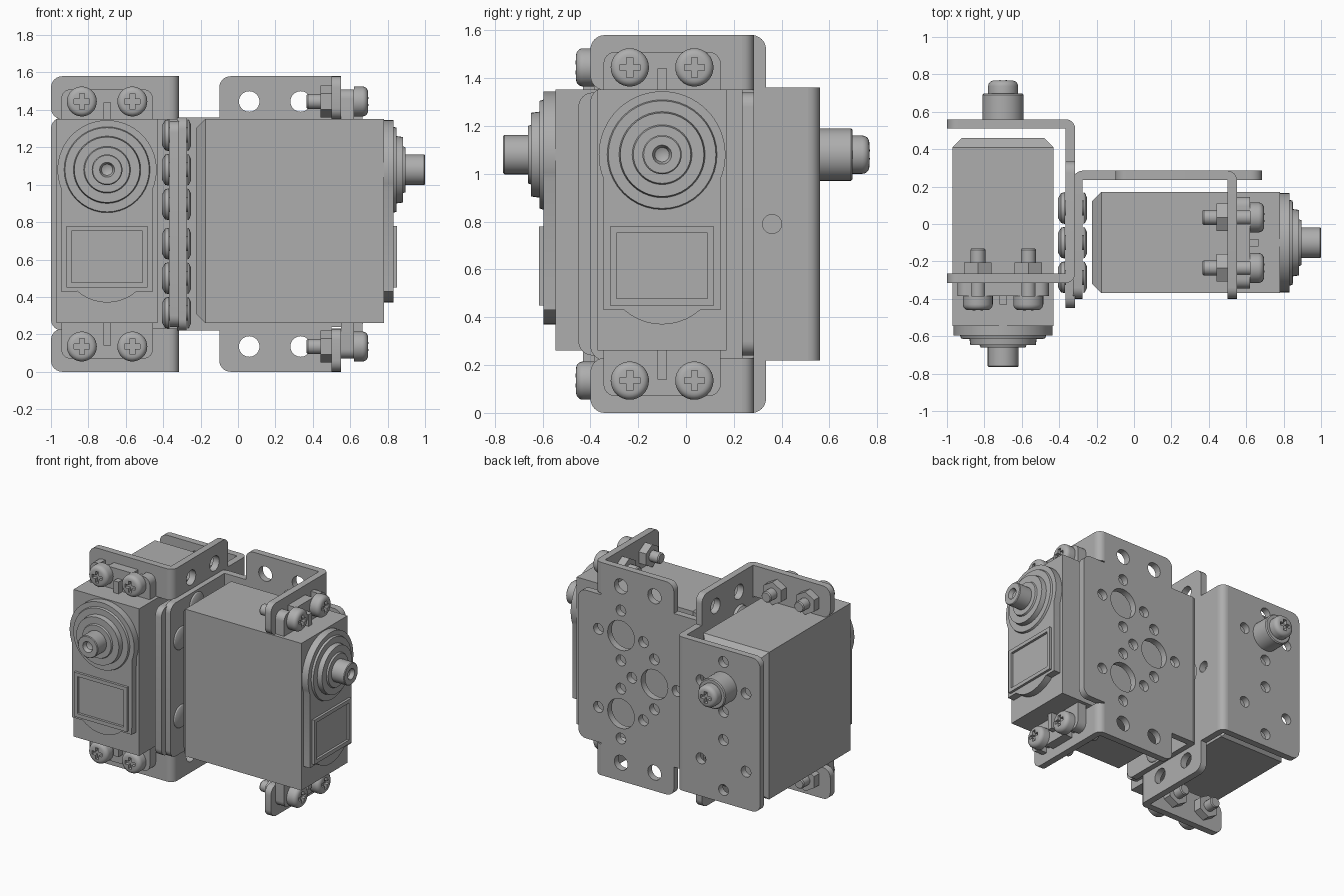
import bpy, bmesh
from math import sin, cos, pi, radians
from mathutils import Matrix, Vector

if "Cube" in bpy.data.objects:
    bpy.data.objects.remove(bpy.data.objects["Cube"])

GREY = (0.42, 0.42, 0.42, 1)
mat = bpy.data.materials.new("plain grey")
mat.use_nodes = True
mat.diffuse_color = GREY
bsdf = mat.node_tree.nodes["Principled BSDF"]
bsdf.inputs["Base Color"].default_value = GREY

scene = bpy.context.scene
MID = 0.79                 # middle height of the symmetric parts
AXLE = 1.08                # output shaft height
LOW = 2 * MID - AXLE       # mirrored hole group
PITCH = 0.185              # radius of each bolt pattern

# The two identical units share meshes; local x is the shaft direction
UNITS = {
    "front": Matrix.Translation((-0.70, 0, 0)) @ Matrix.Rotation(-pi / 2, 4, 'Z'),
    "side": Matrix.Translation((0.235, -0.10, 0)),
}


def put(name, mesh, matrix):
    ob = bpy.data.objects.new(name, mesh)
    scene.collection.objects.link(ob)
    ob.matrix_world = matrix
    if not mesh.materials:
        mesh.materials.append(mat)
    return ob


def put_both(name, mesh, local=Matrix()):
    for unit, m in UNITS.items():
        put(f"{unit}_{name}", mesh, m @ local)


def finish(bm, name):
    bmesh.ops.remove_doubles(bm, verts=bm.verts, dist=0.0002)
    bmesh.ops.recalc_face_normals(bm, faces=bm.faces)
    mesh = bpy.data.meshes.new(name)
    bm.to_mesh(mesh)
    bm.free()
    return mesh


def rounded(corners, steps=6):
    """Outline with right-angle corners given as (a, b) or (a, b, radius)."""
    out = []
    for i, corner in enumerate(corners):
        c = Vector(corner[:2])
        if len(corner) == 2:
            out.append(c)
            continue
        d1 = (Vector(corners[i - 1][:2]) - c).normalized()
        d2 = (Vector(corners[(i + 1) % len(corners)][:2]) - c).normalized()
        for k in range(steps + 1):
            t = pi / 2 * k / steps
            out.append(c + corner[2] * (d1 * (1 - sin(t)) + d2 * (1 - cos(t))))
    return out


def arc(a, b, r, start, end, steps):
    angles = [radians(start + (end - start) * k / steps) for k in range(steps + 1)]
    return [Vector((a + r * cos(t), b + r * sin(t))) for t in angles]


def hole(a, b, r):
    return arc(a, b, r, 0, 345, 23)


def flip(outline):
    return [Vector((p.x, 2 * MID - p.y)) for p in outline]


def plate(name, axes, outline, lo, hi, holes=()):
    """Extrude an outline with holes between lo and hi along the third axis."""
    curve = bpy.data.curves.new(name, 'CURVE')
    curve.dimensions, curve.fill_mode = '2D', 'BOTH'
    curve.extrude = (hi - lo) / 2
    for loop in [outline, *holes]:
        spline = curve.splines.new('POLY')
        spline.points.add(len(loop) - 1)
        for point, p in zip(spline.points, loop):
            point.co = (p.x, p.y, 0, 1)
        spline.use_cyclic_u = True
    helper = bpy.data.objects.new(name, curve)
    scene.collection.objects.link(helper)
    graph = bpy.context.evaluated_depsgraph_get()
    flat = bpy.data.meshes.new_from_object(helper.evaluated_get(graph))
    bpy.data.objects.remove(helper)
    bm = bmesh.new()
    bm.from_mesh(flat)
    ids = ["xyz".index(c) for c in axes]
    for v in bm.verts:
        co = Vector()
        co[ids[0]], co[ids[1]], co[ids[2]] = v.co.x, v.co.y, v.co.z + (lo + hi) / 2
        v.co = co
    return finish(bm, name)


def lathe(name, profile, steps=32):
    """Spin (x, radius) points about the x axis."""
    bm = bmesh.new()
    verts = [bm.verts.new((x, 0, r)) for x, r in profile]
    edges = [bm.edges.new(pair) for pair in zip(verts, verts[1:])]
    bmesh.ops.spin(bm, geom=verts + edges, cent=(0, 0, 0), axis=(1, 0, 0),
                   angle=2 * pi, steps=steps, use_merge=True)
    return finish(bm, name)


def box(name, lo, hi, rear_bevel=0):
    bm = bmesh.new()
    bmesh.ops.create_cube(bm, size=1)
    for v in bm.verts:
        v.co = [lo[i] if v.co[i] < 0 else hi[i] for i in range(3)]
    if rear_bevel:
        rear = [e for e in bm.edges if all(v.co.x < lo[0] + 0.001 for v in e.verts)]
        bmesh.ops.bevel(bm, geom=rear, offset=rear_bevel, segments=1, affect='EDGES')
    return finish(bm, name)


# Bracket: perforated side plate with tongue
half = rounded([(0.45, 0.24, 0.06), (0.265, 0.24), (0.265, 0), (-0.335, 0, 0.06),
                (-0.335, 0.22), (-0.51, 0.22)][::-1])
# the open ends lie on the mid line, so give the end corner straight neighbours
half = rounded([(-0.51, MID), (-0.51, 0.22), (-0.335, 0.22), (-0.335, 0, 0.06),
                (0.265, 0), (0.265, 0.24), (0.45, 0.24, 0.06), (0.45, MID)])
outline = half[:-1] + flip(half)[::-1][1:-1]
groups = [(0.10, AXLE), (0.10, LOW), (-0.175, MID)]
quarter = [(PITCH, 0), (-PITCH, 0), (0, PITCH), (0, -PITCH)]
holes = [hole(u, z, 0.11) for u, z in groups]
holes += [hole(u + a, z + b, 0.04) for u, z in groups for a, b in quarter]
holes += [hole(u, z, 0.055) for u in (0.10, -0.175) for z in (0.135, 1.445)]
put_both("bracket_side_plate", plate("side_plate", "xzy", outline, 0.335, 0.385, holes))

# Bracket: rear plate and its bend
rear = rounded([(-0.30, 0.22, 0.06), (0.335, 0.22), (0.335, 1.36), (-0.30, 1.36, 0.06)])
holes = [hole(a, z + b, 0.04) for z in (AXLE, LOW) for a, b in quarter]
put_both("bracket_rear_plate", plate("rear_plate", "yzx", rear, -0.56, -0.51, holes))
bend = [Vector((-0.51, 0.335))] + arc(-0.51, 0.335, 0.05, 90, 180, 6)
put_both("bracket_rear_bend", plate("rear_bend", "xyz", bend, 0.22, 1.36))

# Bracket: mounting tabs and servo ears, below and above
tab = rounded([(-0.30, 0, 0.06), (0.335, 0), (0.335, 0.23), (-0.30, 0.23, 0.06)])
ear = rounded([(-0.245, 0.27), (-0.245, 0.07, 0.05), (-0.17, 0.07), (-0.17, 0.13),
               (-0.10, 0.13), (-0.10, 0.07), (0.10, 0.07), (0.10, 0.13),
               (0.17, 0.13), (0.17, 0.07), (0.245, 0.07, 0.05), (0.245, 0.27)])
bend = [Vector((0.265, 0.335))] + arc(0.265, 0.335, 0.05, 0, 90, 6)
for end, shape, lo, hi in (("lower", lambda o: o, 0, 0.23), ("upper", flip, 1.35, 1.58)):
    put_both(end + "_bracket_tab", plate("tab", "yzx", shape(tab), 0.265, 0.315))
    put_both(end + "_tab_bend", plate("tab_bend", "xyz", bend, lo, hi))
    put_both(end + "_servo_ear", plate("ear", "yzx", shape(ear), 0.315, 0.385))
    rib_z = (0.14, 0.27) if end == "lower" else (1.34, 1.44)
    put_both(end + "_ear_rib", box("rib", (0.38, -0.02, rib_z[0]), (0.43, 0.02, rib_z[1])))

# Servo case and front cover
put_both("servo_case", box("case", (-0.46, -0.27, 0.26), (0.545, 0.27, 1.352), 0.05))
cover = arc(0, AXLE, 0.265, -22, 202, 40) + [Vector((-0.245, 0.43)), Vector((-0.16, 0.43))]
cover += arc(0, 0.61, 0.24, 228, 312, 10) + [Vector((0.16, 0.43)), Vector((0.245, 0.43))]
put_both("servo_cover", plate("cover", "yzx", cover, 0.54, 0.597))


def rect(a, lo, hi):
    return rounded([(-a, lo), (a, lo), (a, hi), (-a, hi)])


put_both("label_frame", plate("frame", "yzx", rect(0.217, 0.45, 0.78), 0.59, 0.615,
                              [rect(0.19, 0.478, 0.753)]))

# Output shaft with stepped collars and a centre hole
shaft = lathe("shaft", [(0.58, 0), (0.58, 0.235), (0.612, 0.225), (0.612, 0.18),
                        (0.648, 0.175), (0.648, 0.125), (0.66, 0.12), (0.66, 0.082),
                        (0.76, 0.082), (0.765, 0.077), (0.765, 0.04), (0.735, 0.03),
                        (0.72, 0)], 40)
put_both("output_shaft", shaft, Matrix.Translation((0, 0, AXLE)))

# Pan head screw with a cross recess
dome = [(0.045 + 0.03 * sin(t), 0.05 + 0.03 * cos(t)) for t in
        (pi / 2 * k / 5 for k in range(6))]
head = put("screw_blank", lathe("screw_head", [(0, 0), (0, 0.08)] + dome + [(0.078, 0)]), Matrix())
cutters = []
for a, b in ((0.042, 0.013), (0.013, 0.042)):
    cutters.append(put("cross_cutter", box("cutter", (0.05, -a, -b), (0.12, a, b)), Matrix()))
    cutters[-1].hide_render = True
    cut = head.modifiers.new("cross", 'BOOLEAN')
    cut.operation, cut.object, cut.solver = 'DIFFERENCE', cutters[-1], 'EXACT'
bpy.context.view_layer.update()
screw = bpy.data.meshes.new_from_object(
    head.evaluated_get(bpy.context.evaluated_depsgraph_get()))
for ob in [head, *cutters]:
    bpy.data.objects.remove(ob)

# Mounting screws, nuts and bolt ends
nut = lathe("nut", [(0.205, 0), (0.205, 0.085), (0.266, 0.085), (0.266, 0)], 6)
bolt = lathe("bolt", [(0.13, 0), (0.13, 0.034), (0.138, 0.04), (0.39, 0.04), (0.39, 0)], 20)
for z in (0.135, 1.445):
    for v in (-0.135, 0.135):
        spot = Matrix.Translation((0, v, z))
        put_both("mounting_nut", nut, spot)
        put_both("mounting_bolt", bolt, spot)
        put_both("mounting_screw", screw, spot @ Matrix.Translation((0.385, 0, 0)))

# Rear pivot boss with its screw, on the front unit only
boss = lathe("boss", [(-0.53, 0), (-0.53, 0.11), (-0.69, 0.11), (-0.697, 0.103), (-0.697, 0)])
put("rear_pivot_boss", boss, UNITS["front"] @ Matrix.Translation((0, 0, AXLE)))
put("rear_pivot_screw", screw, UNITS["front"] @ Matrix.Translation((-0.692, 0, AXLE))
    @ Matrix.Rotation(pi, 4, 'Z'))

# Rivets joining the two brackets
rivet = lathe("rivet", [(-0.405, 0), (-0.405, 0.055), (-0.39, 0.08), (-0.37, 0.085),
                        (-0.37, 0.04), (-0.27, 0.04), (-0.27, 0.085), (-0.262, 0.08),
                        (-0.25, 0.055), (-0.25, 0)], 24)
for z in (AXLE, LOW):
    for a, b in quarter:
        put("bracket_rivet", rivet, Matrix.Translation((0, -0.10 + a, z + b)))

# Smooth round parts, keep edges sharp
for ob in scene.objects:
    ob.select_set(ob.type == 'MESH')
    if ob.type == 'MESH':
        bpy.context.view_layer.objects.active = ob
bpy.ops.object.shade_smooth_by_angle(angle=radians(30))
